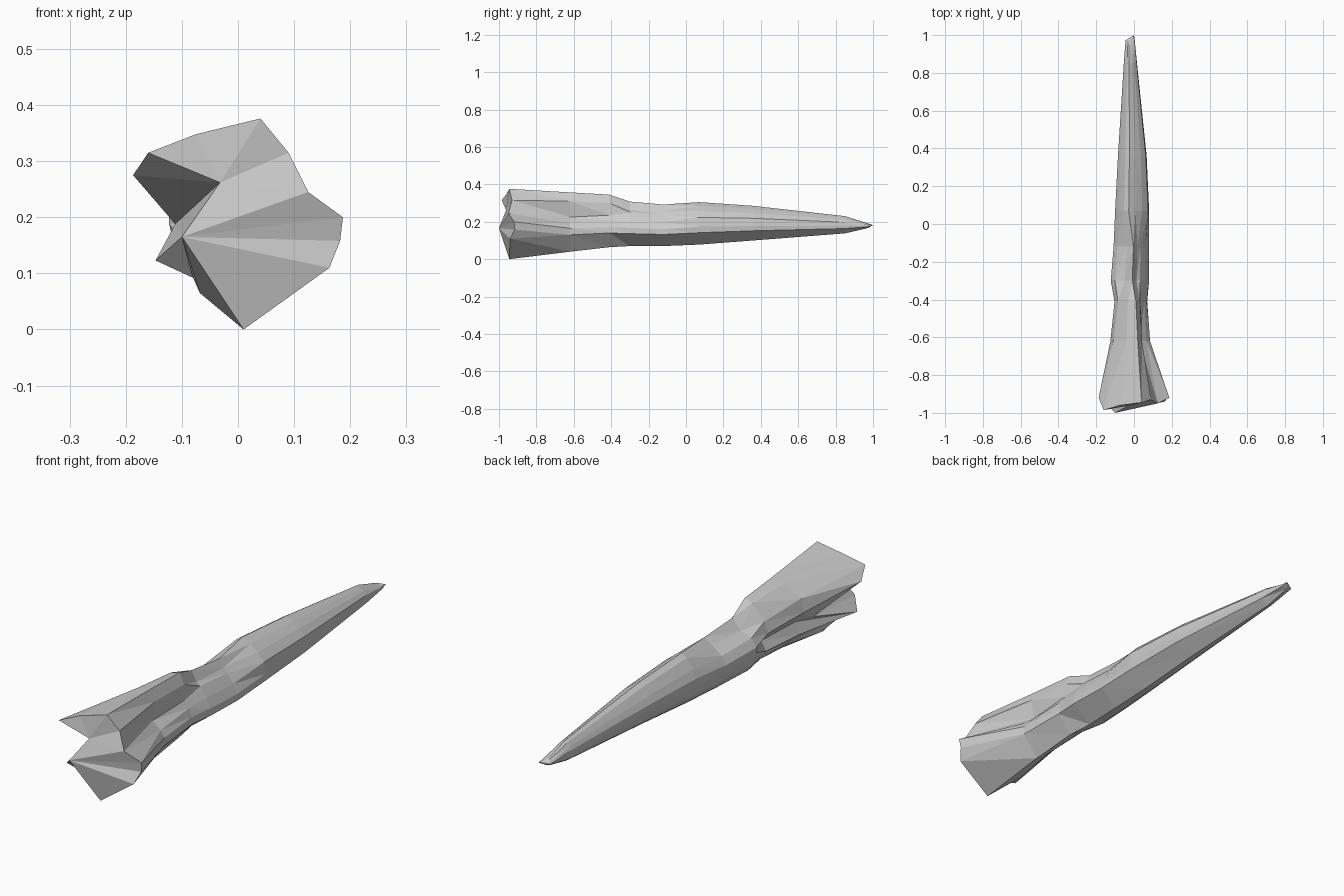
import bpy, bmesh

# Broken front end: x, y, z going clockwise from the top
FRONT = [(.04, -.945, .376), (.09, -.93, .315), (.125, -.95, .245), (.187, -.92, .2),
         (.182, -.915, .158), (.163, -.94, .11), (.01, -.945, 0), (-.068, -.82, .065),
         (-.08, -.93, .092), (-.147, -.95, .123), (-.112, -.7, .188),
         (-.187, -.92, .275), (-.16, -.985, .315), (-.075, -.96, .348)]

# Pinched flared section: x, z
FLARE = [(.02, .357), (.042, .31), (.03, .225), (.066, .192), (.085, .165), (.083, .13),
         (.012, .04), (-.04, .075), (-.065, .10), (-.105, .14), (-.085, .19),
         (-.125, .24), (-.11, .295), (-.04, .347)]

# Narrow waist section: x, z
WAIST = [(.01, .345), (.032, .30), (.036, .235), (.055, .205), (.068, .17), (.07, .14),
         (.005, .064), (-.045, .09), (-.07, .11), (-.092, .145), (-.07, .185),
         (-.103, .225), (-.085, .27), (-.03, .335)]

# Neck and blade cross-sections, in unit width and height
NECK = [(.56, 1), (.67, .94), (.76, .76), (.9, .58), (1, .41), (1, .28), (.56, 0),
        (.33, .05), (.19, .14), (.06, .28), (0, .45), (0, .59), (.11, .74), (.36, .94)]
BLADE = [(.4, 1), (.6, .91), (.8, .79), (.97, .64), (1, .42), (.98, .28), (.54, 0),
         (.33, .05), (.19, .14), (.06, .28), (0, .45), (0, .6), (.1, .75), (.26, .93)]

# Stations: section, y, left, right, bottom, top
STATIONS = [(NECK, -.30, -.123, .08, .07, .308), (NECK, -.12, -.108, .08, .07, .292),
            (BLADE, .07, -.1, .08, .078, .305), (BLADE, .36, -.085, .067, .1, .285),
            (BLADE, .85, -.054, .016, .138, .23), (BLADE, .972, -.045, .004, .166, .192)]

bm = bmesh.new()


def ring(points):
    return [bm.verts.new(p) for p in points]


def fan(centre, verts):
    for a, b in zip(verts, verts[1:]):
        bm.faces.new((centre, a, b))


rings = [ring(FRONT),
         ring((x, -.62, z) for x, z in FLARE),
         ring((x, -.41, z) for x, z in WAIST)]
for section, y, left, right, low, high in STATIONS:
    rings.append(ring((left + u * (right - left), y, low + v * (high - low)) for u, v in section))

# Chipped grooves along the upper waist
for r, i, drop in ((3, 13, .03), (3, 1, .03), (4, 13, .012), (4, 1, .02), (3, 10, -.012)):
    rings[r][i].co.z -= drop

# Faceted sides
n = len(FRONT)
for a, b in zip(rings, rings[1:]):
    for i in range(n):
        j = (i + 1) % n
        bm.faces.new((a[i], b[i], b[j]))
        bm.faces.new((a[i], b[j], a[j]))

# Pointed tip
last = rings[-1]
fan(bm.verts.new((0, 1, .182)), last + last[:1])

# Two-lobed broken face, with a deep notch on the left
f = rings[0]
upper = bm.verts.new((-.032, -.962, .262))
lower = bm.verts.new((-.1, -1, .165))
fan(upper, [lower] + f[10:] + f[:3] + [lower])
fan(lower, f[2:11])

bmesh.ops.recalc_face_normals(bm, faces=bm.faces)
mesh = bpy.data.meshes.new("shard")
bm.to_mesh(mesh)
bm.free()
bpy.context.collection.objects.link(bpy.data.objects.new("shard", mesh))
